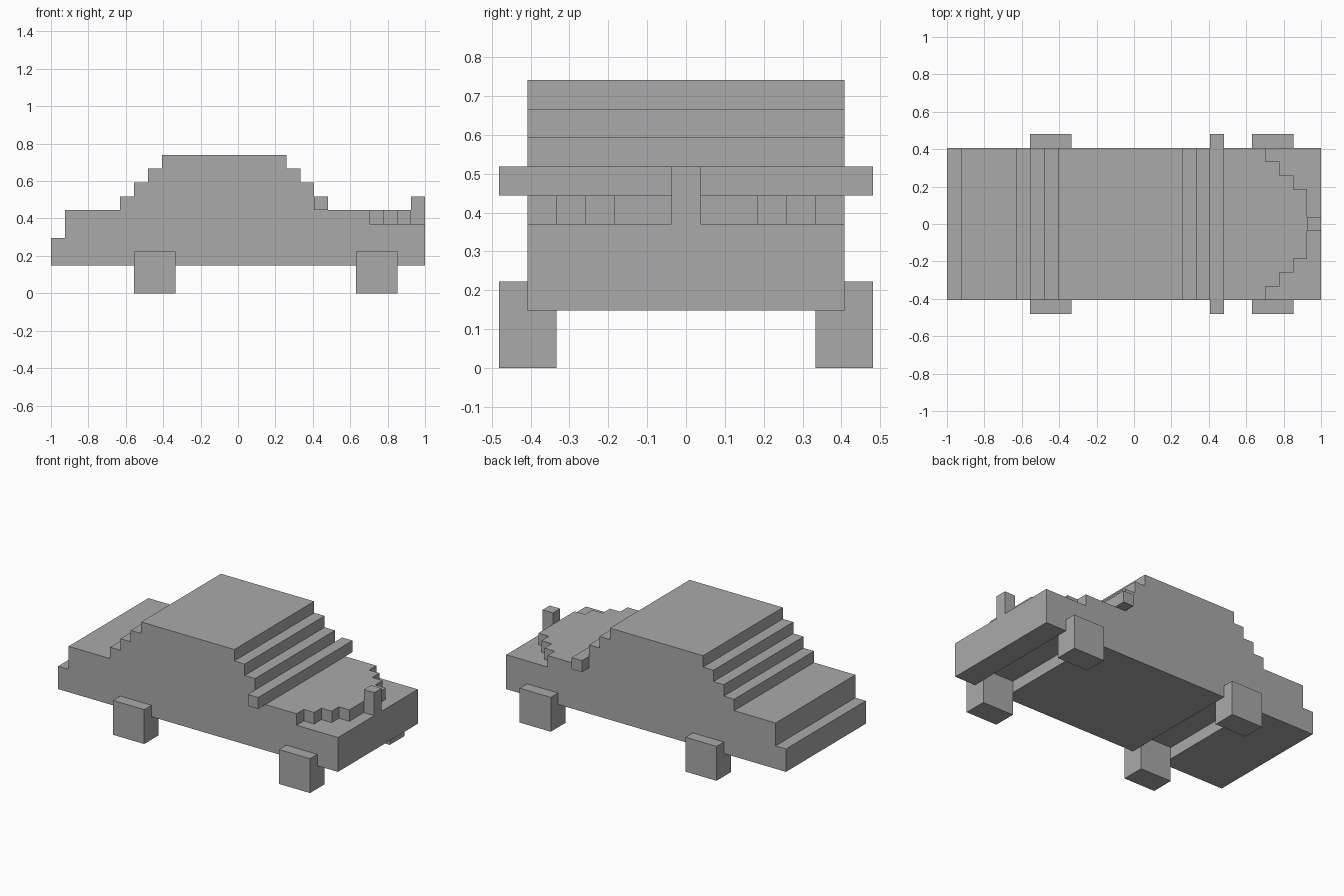
import bpy
import bmesh
from mathutils import Vector

cube = bpy.data.objects.get("Cube")
if cube:
    bpy.data.objects.remove(cube)

U = 2 / 27  # block size: the car is 27 blocks long

paint = bpy.data.materials.new("plain grey")
paint.use_nodes = True
GREY = (0.4, 0.4, 0.4, 1)
paint.diffuse_color = GREY
paint.node_tree.nodes["Principled BSDF"].inputs["Base Color"].default_value = GREY


def prism(name, points, extrude):
    """Extrude a flat outline given in blocks, x counted from the tail."""
    bm = bmesh.new()
    verts = [bm.verts.new(((x - 13.5) * U, y * U, z * U)) for x, y, z in points]
    face = bm.faces.new(verts)
    new = bmesh.ops.extrude_face_region(bm, geom=[face])["geom"]
    moved = [v for v in new if isinstance(v, bmesh.types.BMVert)]
    bmesh.ops.translate(bm, verts=moved, vec=Vector(extrude) * U)
    bmesh.ops.recalc_face_normals(bm, faces=bm.faces)
    mesh = bpy.data.meshes.new(name)
    bm.to_mesh(mesh)
    bm.free()
    mesh.materials.append(paint)
    obj = bpy.data.objects.new(name, mesh)
    bpy.context.collection.objects.link(obj)
    return obj


def box(name, x, y, z):
    base = [(x[0], y[0], z[0]), (x[1], y[0], z[0]),
            (x[1], y[1], z[0]), (x[0], y[1], z[0])]
    return prism(name, base, (0, 0, z[1] - z[0]))


# Body: stepped side profile with two axle channels underneath
side = [(0, 2), (0, 4), (1, 4), (1, 6)]
for i in range(4):  # rear window steps
    side += [(5 + i, 6 + i), (5 + i, 7 + i)]
for i in range(2):  # windscreen steps
    side += [(17 + i, 10 - i), (17 + i, 9 - i)]
side += [(19, 8), (19, 6), (23, 6), (23, 5), (27, 5), (27, 2)]
for start in (22, 6):  # axle channels
    side += [(start + 3, 2), (start + 3, 3), (start, 3), (start, 2)]
prism("body", [(x, -5.5, z) for x, z in side], (0, 11, 0))

# Bonnet nose: stepped to a blunt point in plan
half = [(23, 4.5)]
for i in range(3):
    half += [(24 + i, 4.5 - i), (24 + i, 3.5 - i)]
half = half[:-1] + [(26, 2.5)]
outline = half + [(x, -y) for x, y in reversed(half)]
prism("bonnet_nose", [(x, y, 5) for x, y in outline], (0, 0, 1))

# Bar below the windscreen, its ends standing out as mirrors
box("mirror_bar", (19, 20), (-6.5, 6.5), (6, 7))

# Bonnet ornament
box("bonnet_ornament", (26, 27), (-0.5, 0.5), (5, 7))

# Wheels
for end, start in (("rear", 6), ("front", 22)):
    for hand, y in (("left", (4.5, 6.5)), ("right", (-6.5, -4.5))):
        box(f"{end}_{hand}_wheel", (start, start + 3), y, (0, 3))
